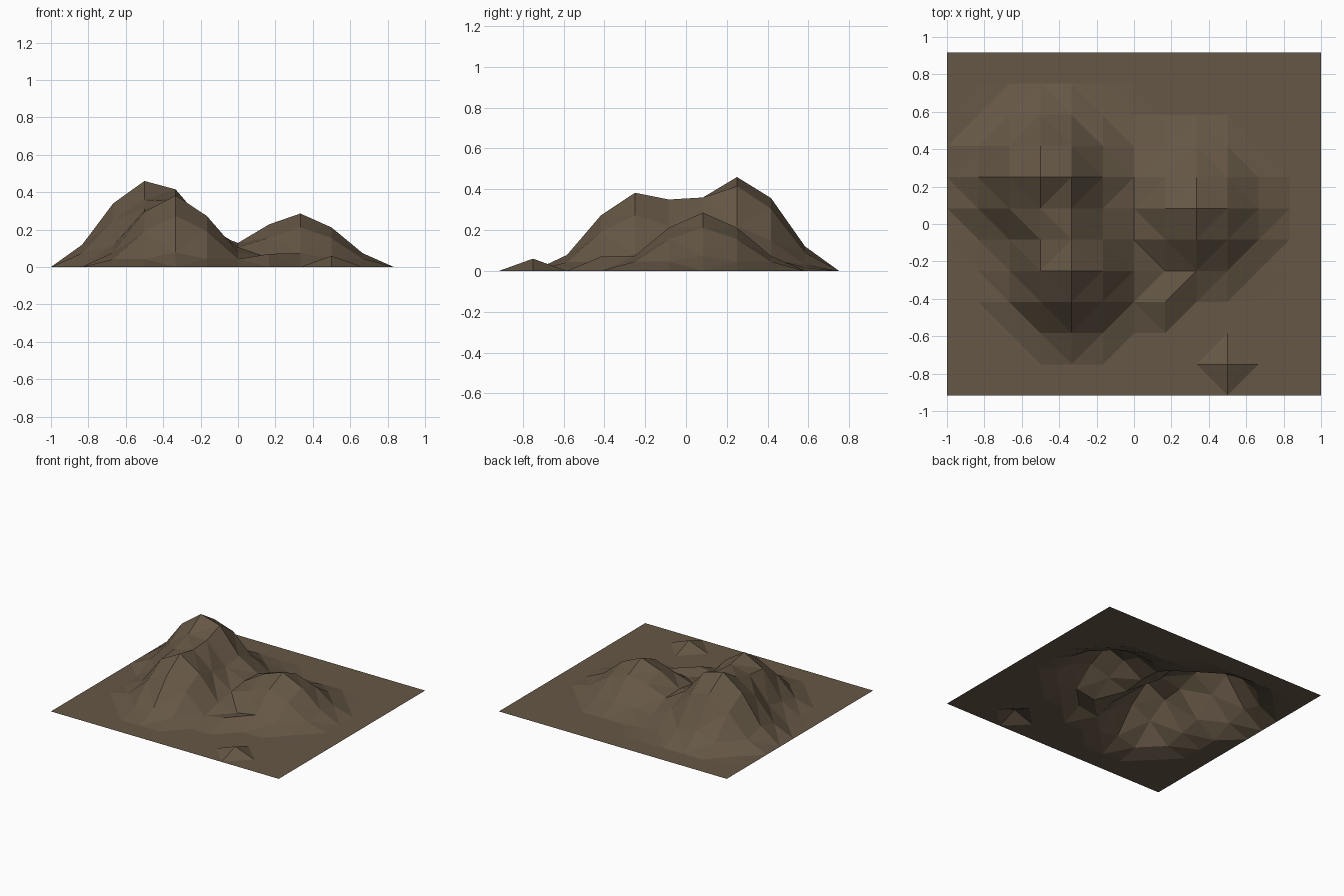
import bpy, bmesh, math

if "Cube" in bpy.data.objects:
    bpy.data.objects.remove(bpy.data.objects["Cube"])

STEP = 1 / 6
NX, NY = 13, 12


def falloff(dist, radius):
    t = max(0.0, 1 - dist / radius)
    return t * t * (3 - 2 * t)


# hills: x, y, height, radius of the smooth falloff
hills = [
    (-0.5, 0.25, 0.46, 0.5),      # tall peak
    (-0.333, -0.25, 0.383, 0.47),  # front peak
    (0.333, 0.083, 0.286, 0.5),   # right hill
    (-0.167, 0.25, 0.10, 0.5),    # shoulder between peaks
    (0.5, -0.75, 0.06, 0.16),     # small mound
    (0.167, -0.417, 0.07, 0.16),  # low spur
]

# single points nudged on the summit and saddle: (column, row) -> height
nudges = {(3, 7): 0.46, (3, 6): 0.36, (4, 6): 0.36, (4, 5): 0.35, (3, 4): 0.295}

# terrain grid
bm = bmesh.new()
grid = {}
for j in range(NY):
    for i in range(NX):
        x = (i - (NX - 1) / 2) * STEP
        y = (j - (NY - 1) / 2) * STEP
        z = sum(h * falloff(math.hypot(x - hx, y - hy), r) for hx, hy, h, r in hills)
        z = nudges.get((i, j), z)
        grid[i, j] = bm.verts.new((x, y, z if z > 0.002 else 0.0))
for j in range(NY - 1):
    for i in range(NX - 1):
        bm.faces.new((grid[i, j], grid[i + 1, j], grid[i + 1, j + 1], grid[i, j + 1]))

# flat facets split along the shorter diagonal
bmesh.ops.triangulate(bm, faces=bm.faces[:], quad_method='SHORT_EDGE')
mesh = bpy.data.meshes.new("terrain")
bm.to_mesh(mesh)
bm.free()

# earth brown
mat = bpy.data.materials.new("earth")
mat.diffuse_color = (0.13, 0.095, 0.06, 1)
mat.use_nodes = True
mat.node_tree.nodes["Principled BSDF"].inputs["Base Color"].default_value = mat.diffuse_color
mesh.materials.append(mat)
terrain = bpy.data.objects.new("terrain", mesh)
bpy.context.collection.objects.link(terrain)
